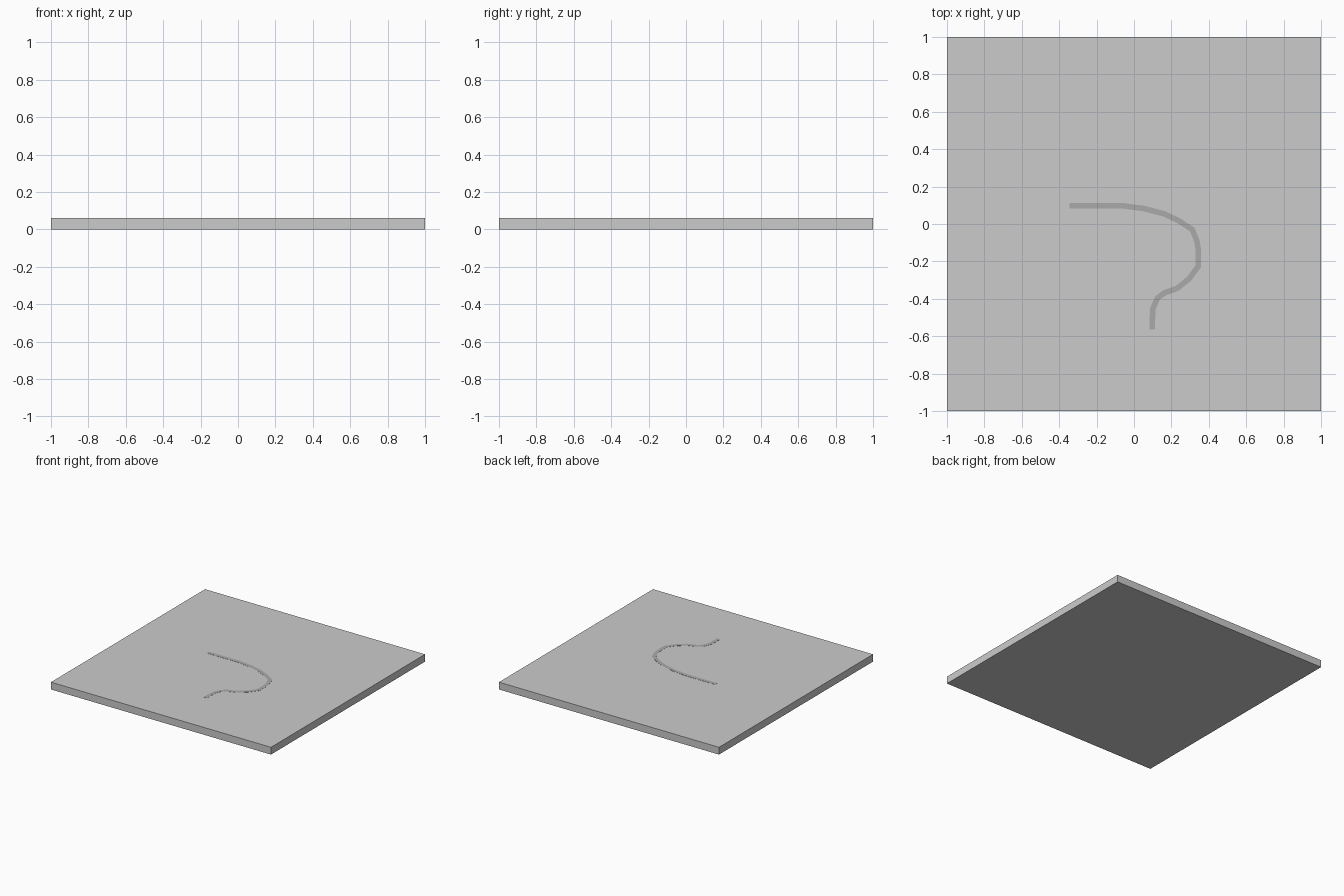
import bpy, bmesh
from mathutils import Vector

if "Cube" in bpy.data.objects:
    bpy.data.objects.remove(bpy.data.objects["Cube"])

THICK = 0.06

# Base slab
bpy.ops.mesh.primitive_cube_add(size=1, location=(0, 0, THICK / 2))
slab = bpy.context.object
slab.name = "base_slab"
slab.scale = (2, 2, THICK)
bpy.ops.object.transform_apply(location=True, rotation=False, scale=True)

# Centre line of the winding path
PATH = [(-0.345, 0.098), (-0.065, 0.098), (0.05, 0.083), (0.16, 0.055),
        (0.24, 0.017), (0.312, -0.03), (0.336, -0.09), (0.344, -0.14),
        (0.344, -0.225), (0.295, -0.292), (0.23, -0.345), (0.165, -0.367),
        (0.125, -0.397), (0.1, -0.455), (0.097, -0.565)]


def ribbon(name, path, width, z0, z1):
    """Thin flat strip with mitred corners along a 2D path."""
    pts = [Vector(p) for p in path]
    dirs = [(b - a).normalized() for a, b in zip(pts, pts[1:])]
    bm = bmesh.new()
    rings = []
    for i, p in enumerate(pts):
        d0, d1 = dirs[max(i - 1, 0)], dirs[min(i, len(dirs) - 1)]
        t = (d0 + d1).normalized()
        side = Vector((-t.y, t.x)) * (width / 2 / t.dot(d1))
        l, r = p + side, p - side
        rings.append([bm.verts.new((q.x, q.y, z))
                      for q, z in ((l, z0), (r, z0), (r, z1), (l, z1))])
    for a, b in zip(rings, rings[1:]):
        for k in range(4):
            bm.faces.new((a[k], a[(k + 1) % 4], b[(k + 1) % 4], b[k]))
    bm.faces.new(rings[0])
    bm.faces.new(rings[-1])
    bmesh.ops.recalc_face_normals(bm, faces=bm.faces)
    me = bpy.data.meshes.new(name)
    bm.to_mesh(me)
    bm.free()
    ob = bpy.data.objects.new(name, me)
    bpy.context.collection.objects.link(ob)
    return ob


# Dark path lying on the slab
path = ribbon("winding_path", PATH, 0.03, THICK - 0.005, THICK + 0.001)
mat = bpy.data.materials.new("dark_grey")
mat.diffuse_color = (0.4, 0.4, 0.4, 1)
mat.use_nodes = True
mat.node_tree.nodes["Principled BSDF"].inputs["Base Color"].default_value = mat.diffuse_color
path.data.materials.append(mat)
